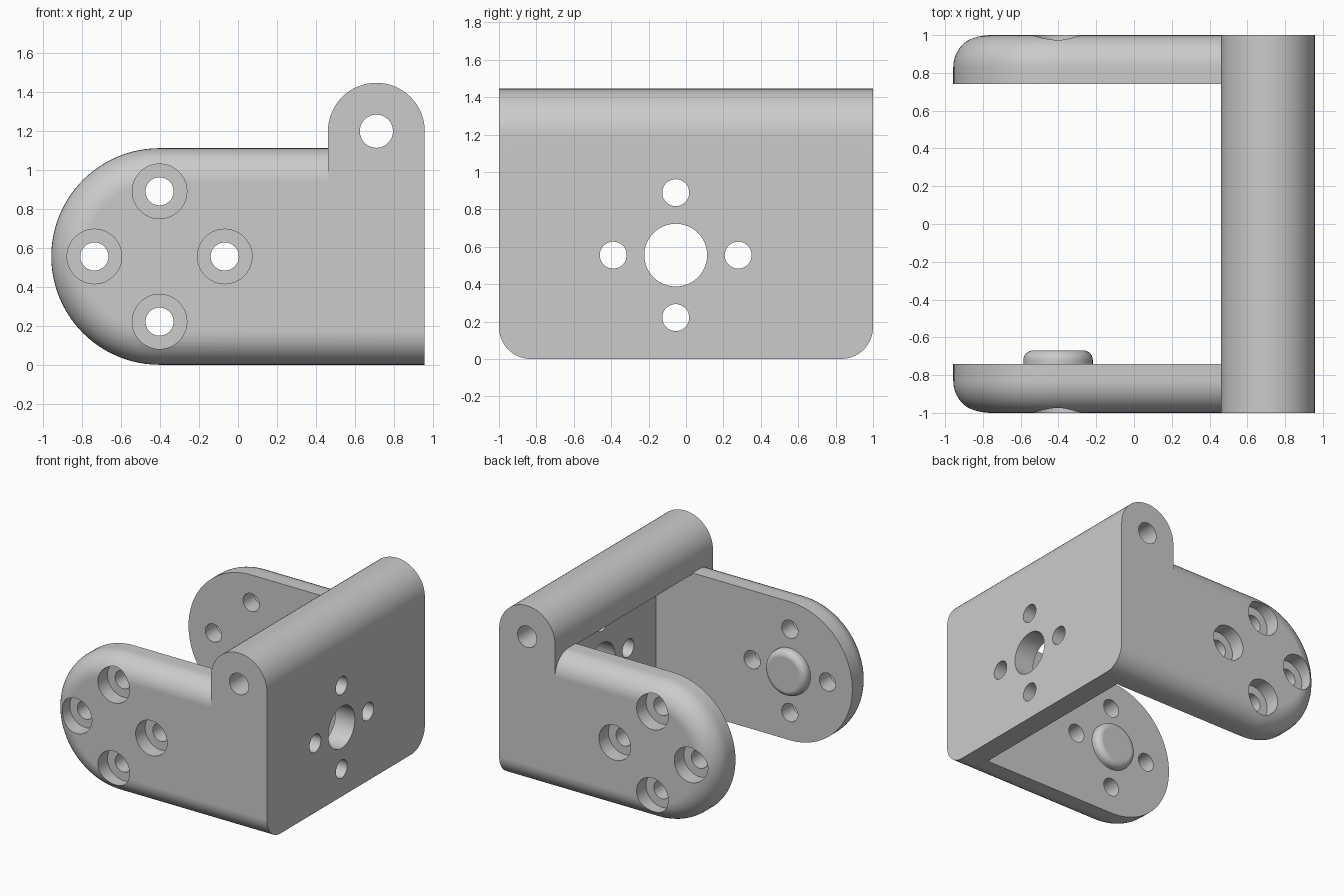
import bpy, bmesh
from math import sin, cos, pi, radians

if "Cube" in bpy.data.objects:
    bpy.data.objects.remove(bpy.data.objects["Cube"], do_unlink=True)

END = 0.957            # half length in x
R = 0.555              # arm end radius, also mid height
CX = R - END           # arm end centre
INNER, FILLET = 0.74, 0.17
PLATE_X = END - 0.172  # inner face of the plate
HINGE_X, HINGE_Z, HINGE_R = END - 0.248, 1.197, 0.248

grey = bpy.data.materials.new("plain_grey")
grey.use_nodes = True
colour = (0.6, 0.6, 0.6, 1)
grey.diffuse_color = colour
grey.node_tree.nodes["Principled BSDF"].inputs["Base Color"].default_value = colour


def loft(name, rings):
    """Closed solid through matching loops of points."""
    bm = bmesh.new()
    loops = [[bm.verts.new(p) for p in ring] for ring in rings]
    for a, b in zip(loops, loops[1:]):
        for i in range(len(a)):
            j = (i + 1) % len(a)
            bm.faces.new((a[i], a[j], b[j], b[i]))
    bm.faces.new(loops[0])
    bm.faces.new(loops[-1])
    bmesh.ops.recalc_face_normals(bm, faces=bm.faces)
    mesh = bpy.data.meshes.new(name)
    bm.to_mesh(mesh)
    bm.free()
    mesh.materials.append(grey)
    obj = bpy.data.objects.new(name, mesh)
    bpy.context.collection.objects.link(obj)
    return obj


def prism(name, profile, y0, y1):
    return loft(name, [[(x, y, z) for x, z in profile] for y in (y0, y1)])


def box(name, x0, x1, y0, y1, z0, z1):
    return prism(name, [(x0, z0), (x1, z0), (x1, z1), (x0, z1)], y0, y1)


def circle(u, v, r, n=48):
    return [(u + r * cos(2 * pi * i / n), v + r * sin(2 * pi * i / n)) for i in range(n)]


def combine(target, other, operation):
    mod = target.modifiers.new(operation.lower(), "BOOLEAN")
    mod.operation, mod.solver, mod.object = operation, "EXACT", other
    bpy.context.view_layer.objects.active = target
    bpy.ops.object.modifier_apply(modifier=mod.name)
    bpy.data.objects.remove(other, do_unlink=True)


def finish(obj):
    bpy.ops.object.select_all(action="DESELECT")
    obj.select_set(True)
    bpy.context.view_layer.objects.active = obj
    bpy.ops.object.shade_smooth_by_angle(angle=radians(30))
    mod = obj.modifiers.new("even_shading", "WEIGHTED_NORMAL")
    mod.keep_sharp = True


def arm_ring(inset, y):
    r = R - inset
    arc = [pi / 2 + pi * i / 48 for i in range(49)]
    points = [(END, R + r)] + [(CX + r * cos(a), R + r * sin(a)) for a in arc] + [(END, R - r)]
    return [(x, y, z) for x, z in points]


def make_arm(name, side):
    """Round-ended side arm with a filleted outer rim."""
    rings = [arm_ring(0, side * INNER)]
    for i in range(11):
        a = pi / 2 * i / 10
        rings.append(arm_ring(FILLET * (1 - cos(a)), side * (1 - FILLET + FILLET * sin(a))))
    return loft(name, rings)


# hinge barrel, hollowed below between the arms
arch = [(HINGE_X + HINGE_R * cos(pi * i / 32), HINGE_Z + HINGE_R * sin(pi * i / 32)) for i in range(33)]
low = 2 * R - FILLET
bracket = prism("bracket_body", arch + [(END - 2 * HINGE_R, low), (END, low)], -1, 1)
combine(bracket, box("gap_cutter", 0, PLATE_X, -INNER, INNER, 0.5, 1.1), "DIFFERENCE")

# mounting plate and side arms
combine(bracket, box("plate", PLATE_X, END, -INNER - 0.05, INNER + 0.05, 0, 1.1), "UNION")
for side, name in ((-1, "front_arm"), (1, "back_arm")):
    combine(bracket, make_arm(name, side), "UNION")

# hinge pin hole
combine(bracket, prism("pin_cutter", circle(HINGE_X, HINGE_Z, 0.085), -1.1, 1.1), "DIFFERENCE")

# counterbored screw holes in the arms, plain ones in the plate
PITCH, HOLE, BORE, MID_Y = 0.334, 0.072, 0.14, -0.055
plate_holes = [(MID_Y, R, 0.168)]
for k in range(4):
    du, dv = PITCH * cos(k * pi / 2), PITCH * sin(k * pi / 2)
    combine(bracket, prism("screw_cutter", circle(CX + du, R + dv, HOLE), -1.1, 1.1), "DIFFERENCE")
    for side in (-1, 1):
        bore = prism("bore_cutter", circle(CX + du, R + dv, BORE), side * 0.88, side * 1.1)
        combine(bracket, bore, "DIFFERENCE")
    plate_holes.append((MID_Y + du, R + dv, HOLE))
for y, z, r in plate_holes:
    ring = circle(y, z, r)
    cutter = loft("plate_cutter", [[(x, u, v) for u, v in ring] for x in (0.7, 1.1)])
    combine(bracket, cutter, "DIFFERENCE")
finish(bracket)

# rounded pivot boss inside the front arm
BOSS_R, ROUND, TOP = 0.184, 0.05, 0.07
steps = [(BOSS_R, -0.01)]
for i in range(9):
    a = pi / 2 * i / 8
    steps.append((BOSS_R - ROUND * (1 - cos(a)), TOP - ROUND + ROUND * sin(a)))
boss = loft("pivot_boss", [[(x, h - INNER, z) for x, z in circle(CX, R, r)] for r, h in steps])
finish(boss)
